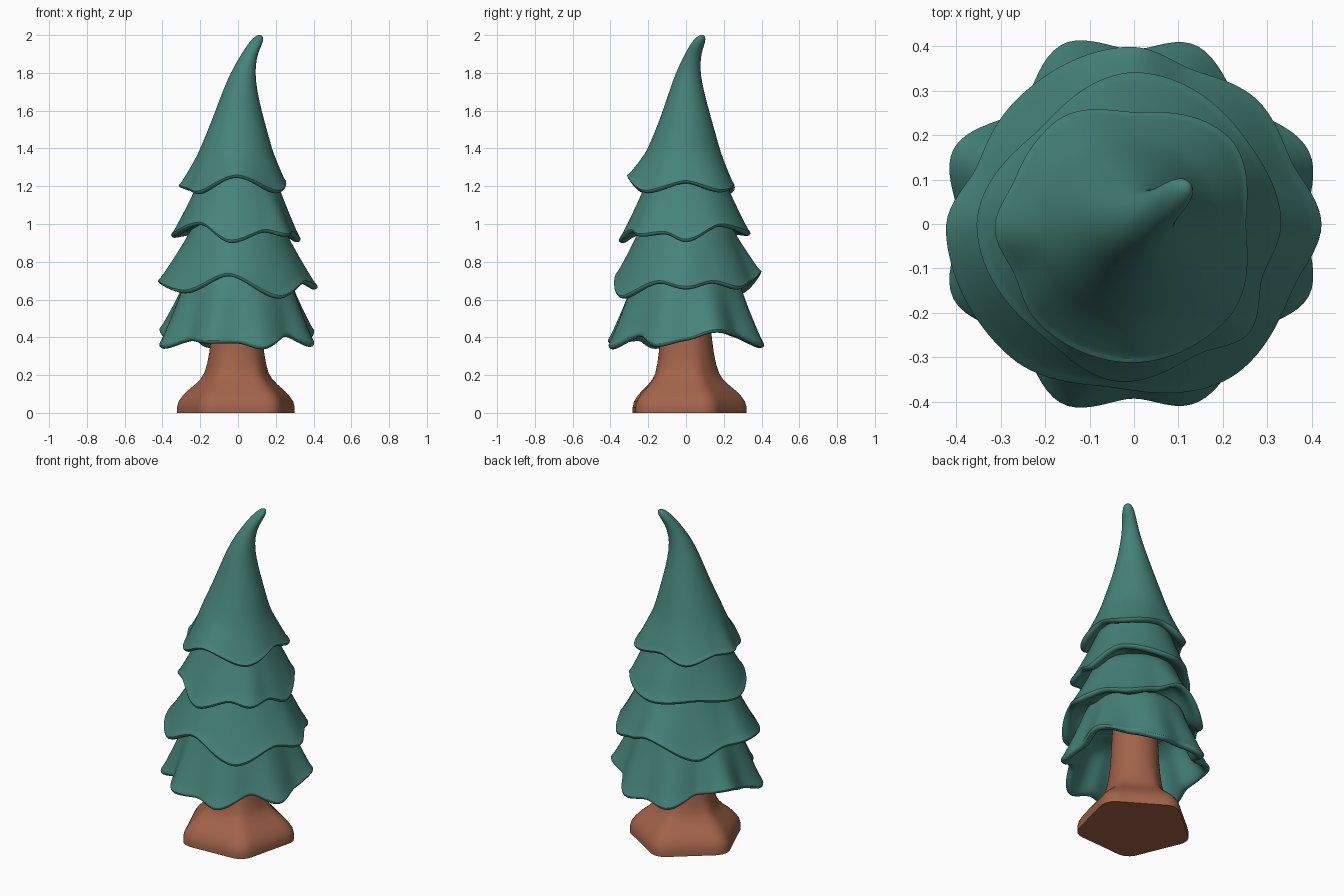
import bpy, bmesh, math

if "Cube" in bpy.data.objects:
    bpy.data.objects.remove(bpy.data.objects["Cube"])

SEG = 72
ANGLES = [360 * i / SEG for i in range(SEG)]


def material(name, color):
    m = bpy.data.materials.new(name)
    m.diffuse_color = color
    m.use_nodes = True
    m.node_tree.nodes["Principled BSDF"].inputs["Base Color"].default_value = m.diffuse_color
    return m


GREEN = material("needles_green", (0.06, 0.225, 0.19, 1))
BROWN = material("bark_brown", (0.36, 0.125, 0.068, 1))


def polar(r, deg):
    return r * math.cos(math.radians(deg)), r * math.sin(math.radians(deg))


def wave(keys, deg):
    """Smooth periodic blend of (angle, radius, height) keys."""
    ring = keys + [(keys[0][0] + 360,) + tuple(keys[0][1:])]
    d = (deg - keys[0][0]) % 360 + keys[0][0]
    for a, b in zip(ring, ring[1:]):
        if a[0] <= d <= b[0]:
            t = (d - a[0]) / (b[0] - a[0])
            t = 0.3 * t + 0.35 * (1 - math.cos(math.pi * t))
            return [u + (v - u) * t for u, v in zip(a[1:], b[1:])]


def polygon_radius(corners, deg):
    """Radius of the straight-sided polygon through (angle, radius) corners."""
    ring = corners + [(corners[0][0] + 360, corners[0][1])]
    d = (deg - ring[0][0]) % 360 + ring[0][0]
    for (a, ra), (b, rb) in zip(ring, ring[1:]):
        if a <= d <= b:
            s = lambda x: math.sin(math.radians(x))
            return ra * rb * s(b - a) / (ra * s(d - a) + rb * s(b - d))


def loft(name, rows, mat, subsurf):
    """Bridge closed rings of points and cap both ends."""
    bm = bmesh.new()
    rings = [[bm.verts.new(p) for p in row] for row in rows]
    for a, b in zip(rings, rings[1:]):
        for i in range(SEG):
            j = (i + 1) % SEG
            bm.faces.new((a[i], a[j], b[j], b[i]))
    bm.faces.new(rings[0])
    bm.faces.new(rings[-1])
    bmesh.ops.recalc_face_normals(bm, faces=bm.faces)
    me = bpy.data.meshes.new(name)
    bm.to_mesh(me)
    bm.free()
    ob = bpy.data.objects.new(name, me)
    bpy.context.collection.objects.link(ob)
    me.materials.append(mat)
    bpy.ops.object.select_all(action='DESELECT')
    ob.select_set(True)
    bpy.context.view_layer.objects.active = ob
    bpy.ops.object.shade_smooth_by_angle(angle=math.radians(60))
    if subsurf:
        mod = ob.modifiers.new("smooth", 'SUBSURF')
        mod.levels = mod.render_levels = 1


def skirt(name, top, hem, hollow=False):
    """top: (z, cx, cy, r) rings going down; hem: (angle, r, z) keys."""
    edge = [wave(hem, a) for a in ANGLES]
    z0, cx, cy, r0 = top[-1]

    def circle(z, x, y, r):
        return [(x + polar(r, a)[0], y + polar(r, a)[1], z) for a in ANGLES]

    def ring(s, inset=0.0, lift=0.0):
        pts = []
        for a, (r, z) in zip(ANGLES, edge):
            x, y = polar(r0 + (r + 0.004 - r0) * s ** 1.12 - inset, a)
            pts.append((cx * (1 - s) + x, cy * (1 - s) + y, z0 + (z - z0) * s + lift))
        return pts

    rows = [circle(*t) for t in top]
    rows += [ring(s) for s in (0.2, 0.4, 0.6, 0.8, 0.92)]
    # thick rolled lip
    rows += [ring(1, 0, 0.014), ring(1, 0.008, -0.003), ring(1, 0.032, -0.006),
             ring(1, 0.052, 0.008)]
    if hollow:
        rows += [ring(s, 0.052) for s in (0.85, 0.7, 0.5, 0.3)]
    else:  # underside closes onto the tier below
        rows += [ring(1, 0.075, 0.025), ring(1, 0.13, 0.05)]
    loft(name, rows, GREEN, True)


# Branch tiers, lowest first
skirt("bottom_tier", [(0.80, 0, 0, 0.10), (0.75, 0, 0, 0.268)], [
    (0, .385, .385), (22, .43, .43), (48, .36, .41), (72, .43, .35),
    (90, .39, .365), (111, .44, .345), (135, .36, .41), (158, .445, .44),
    (180, .39, .39), (202, .445, .34), (225, .365, .385), (249, .44, .37),
    (270, .39, .372), (288, .43, .337), (317, .36, .41), (338, .43, .35)], True)

skirt("lower_middle_tier", [(1.04, 0, 0, 0.10), (1.0, 0, 0, 0.235)], [
    (0, .425, .655), (22, .38, .69), (45, .395, .655), (70, .37, .69),
    (90, .40, .74), (135, .385, .62), (160, .375, .68), (180, .425, .69),
    (227, .41, .635), (262, .37, .73), (303, .41, .605), (338, .385, .69)])

skirt("upper_middle_tier", [(1.29, 0, 0, 0.08), (1.25, 0, 0, 0.20)], [
    (0, .332, .905), (35, .315, .99), (90, .342, .94), (135, .30, .95),
    (180, .355, .93), (232, .325, 1.0), (264, .358, .90), (297, .325, .96),
    (316, .36, .935), (338, .31, .95)])

# Top cone with its bent tip
skirt("top_cone", [
    (2.001, .114, .084, .008), (1.992, .111, .080, .022), (1.97, .10, .07, .034),
    (1.93, .077, .050, .040), (1.88, .052, .031, .046), (1.80, .025, .010, .065),
    (1.70, .010, .003, .092), (1.60, .003, 0, .122), (1.50, -.003, -.005, .155),
    (1.40, -.010, -.012, .190)], [
    (0, .25, 1.22), (40, .29, 1.17), (90, .25, 1.205), (125, .29, 1.16),
    (160, .285, 1.205), (182, .315, 1.195), (203, .29, 1.18), (225, .31, 1.16),
    (268, .312, 1.25), (314, .30, 1.165)])

# Trunk: round stem flaring into a five-cornered foot
FOOT = [(22, .342), (94, .34), (166, .342), (238, .335), (310, .342)]
STEM = [(0, 1.0, 1), (.03, 1.0, 1), (.06, .975, 1), (.09, .91, .95), (.12, .82, .9),
        (.15, .71, .8), (.18, .62, .65), (.21, .565, .5), (.26, .52, .3),
        (.32, .485, .15), (.40, .455, 0), (.55, .43, 0), (.70, .40, 0)]
# soften the foot's corners by averaging neighbouring directions
outline = [sum(polygon_radius(FOOT, a + d) for d in (-8, -4, 0, 4, 8)) / 5 for a in ANGLES]
rows = []
for z, scale, corner in STEM:
    ring = []
    for a, r in zip(ANGLES, outline):
        x, y = polar((r * corner + 0.30 * (1 - corner)) * scale, a)
        ring.append((x - 0.006, y, z))
    rows.append(ring)
loft("trunk", rows, BROWN, False)
